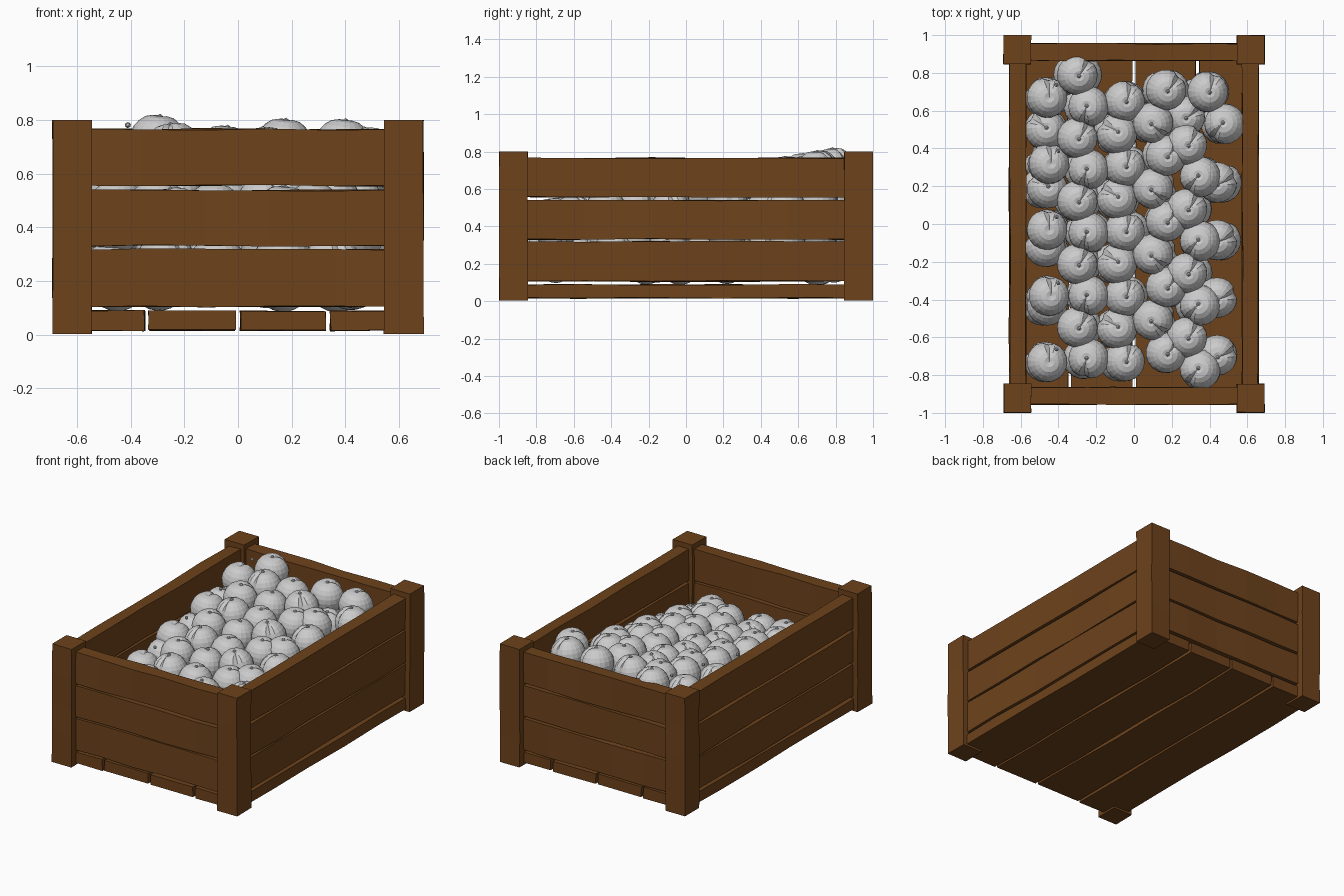
import bpy, bmesh, math, random
from mathutils import Matrix

if "Cube" in bpy.data.objects:
    bpy.data.objects.remove(bpy.data.objects["Cube"])

random.seed(4)
wood = bpy.data.materials.new("wood")
wood.diffuse_color = (0.153, 0.055, 0.011, 1)
wood.use_nodes = True
wood.node_tree.nodes["Principled BSDF"].inputs["Base Color"].default_value = wood.diffuse_color


def link(name, mesh):
    ob = bpy.data.objects.new(name, mesh)
    bpy.context.collection.objects.link(ob)
    return ob


def board(name, lo, hi, axis, cuts=5, wobble=0.004):
    """Slightly warped timber: rings of four corners along one axis."""
    bm = bmesh.new()
    a, b = [i for i in range(3) if i != axis]
    rings = []
    for k in range(cuts + 1):
        ring = []
        for u, v in ((0, 0), (1, 0), (1, 1), (0, 1)):
            p = [0, 0, 0]
            p[axis] = lo[axis] + (hi[axis] - lo[axis]) * k / cuts
            p[a] = (lo[a], hi[a])[u] + random.uniform(-wobble, wobble)
            p[b] = (lo[b], hi[b])[v] + random.uniform(-wobble, wobble)
            ring.append(bm.verts.new(p))
        rings.append(ring)
    for r, s in zip(rings, rings[1:]):
        for i in range(4):
            j = (i + 1) % 4
            bm.faces.new((r[i], r[j], s[j], s[i]))
    bm.faces.new(rings[0][::-1])
    bm.faces.new(rings[-1])
    bmesh.ops.recalc_face_normals(bm, faces=bm.faces)
    mesh = bpy.data.meshes.new(name)
    bm.to_mesh(mesh)
    bm.free()
    mesh.materials.append(wood)
    return link(name, mesh)


# corner posts
for sx in (-1, 1):
    for sy in (-1, 1):
        x, y = sx * 0.618, sy * 0.922
        board("corner_post", (x - 0.073, y - 0.076, 0.003),
              (x + 0.073, y + 0.076, 0.8), 2, 4, 0.002)

# wall slats
for z0, z1 in ((0.106, 0.318), (0.331, 0.538), (0.556, 0.766)):
    for s in (-1, 1):
        board("end_slat", (-0.6, s * 0.91 - 0.045, z0), (0.6, s * 0.91 + 0.045, z1), 0)
        board("side_slat", (s * 0.615 - 0.042, -0.9, z0), (s * 0.615 + 0.042, 0.9, z1), 1)

# floor boards
for x0, x1 in ((-0.66, -0.348), (-0.332, -0.01), (0.01, 0.325), (0.344, 0.66)):
    board("floor_board", (x0, -0.95, 0.016), (x1, 0.95, 0.088), 1)


def fruit_mesh(name, stem_at):
    """Round fruit with a stem dimple, one rounded crease and a small stem."""
    bm = bmesh.new()
    bmesh.ops.create_uvsphere(bm, u_segments=20, v_segments=12, radius=0.108)
    for v in bm.verts:
        d = v.co.normalized()
        az, side = math.atan2(d.y, d.x), math.hypot(d.x, d.y)
        crease = 0.15 * math.exp(-(az / 0.25) ** 2) * min(1, side * 2)
        dimple = 0.13 * math.exp(-(side / 0.25) ** 2) if d.z > 0 else 0
        v.co *= 1 - crease - dimple
    bmesh.ops.create_icosphere(bm, subdivisions=1, radius=0.012,
                               matrix=Matrix.Translation(stem_at))
    mesh = bpy.data.meshes.new(name)
    bm.to_mesh(mesh)
    bm.free()
    return mesh


fruit = fruit_mesh("fruit", (0, 0, 0.095))
loose = fruit_mesh("fruit_loose_stem", (0.07, -0.03, 0.125))


def place(mesh, x, y, z, turn, tilt):
    ob = link("fruit", mesh)
    ob.location = (x, y, z)
    ob.rotation_euler = (tilt, 0, turn)


# heap in zigzag columns: x even, x odd, first y, step, count, height at y=0, turn even, turn odd
columns = [
    (-0.30, -0.24, 0.79, 0.167, 10, 0.575, 0.9, -1.8),
    (-0.05, -0.09, 0.65, 0.172, 9, 0.56, 1.2, 2.6),
    (0.17, 0.10, 0.71, 0.174, 9, 0.575, 0.8, -0.8),
    (0.28, 0.35, 0.42, 0.170, 8, 0.57, 0.9, -2.2),
    (0.39, 0.48, 0.70, 0.170, 2, 0.575, 1.2, -2.2),
    (0.27, 0.27, 0.57, 0.170, 1, 0.48, 0.5, 0.5),
    (-0.46, -0.45, 0.67, 0.350, 5, 0.54, 1.5, 1.5),
    (-0.47, -0.46, 0.50, 0.310, 4, 0.47, 2.5, 2.5),
    (0.44, 0.44, 0.22, 0.305, 4, 0.50, 0.3, 0.3),
]
for xe, xo, y0, step, n, h, te, to in columns:
    for k in range(n):
        y = y0 - step * k
        x, turn = ((xe, te), (xo, to))[k % 2]
        top = h + 0.18 * y
        place(loose if step == 0.35 else fruit, x, y, top, turn, 0.12)
        # layers below, down to the floor
        z = top - 0.17
        while z > 0.19:
            place(fruit, x + random.uniform(-0.03, 0.03), y, z, turn + 1, 0.1)
            z -= 0.17
